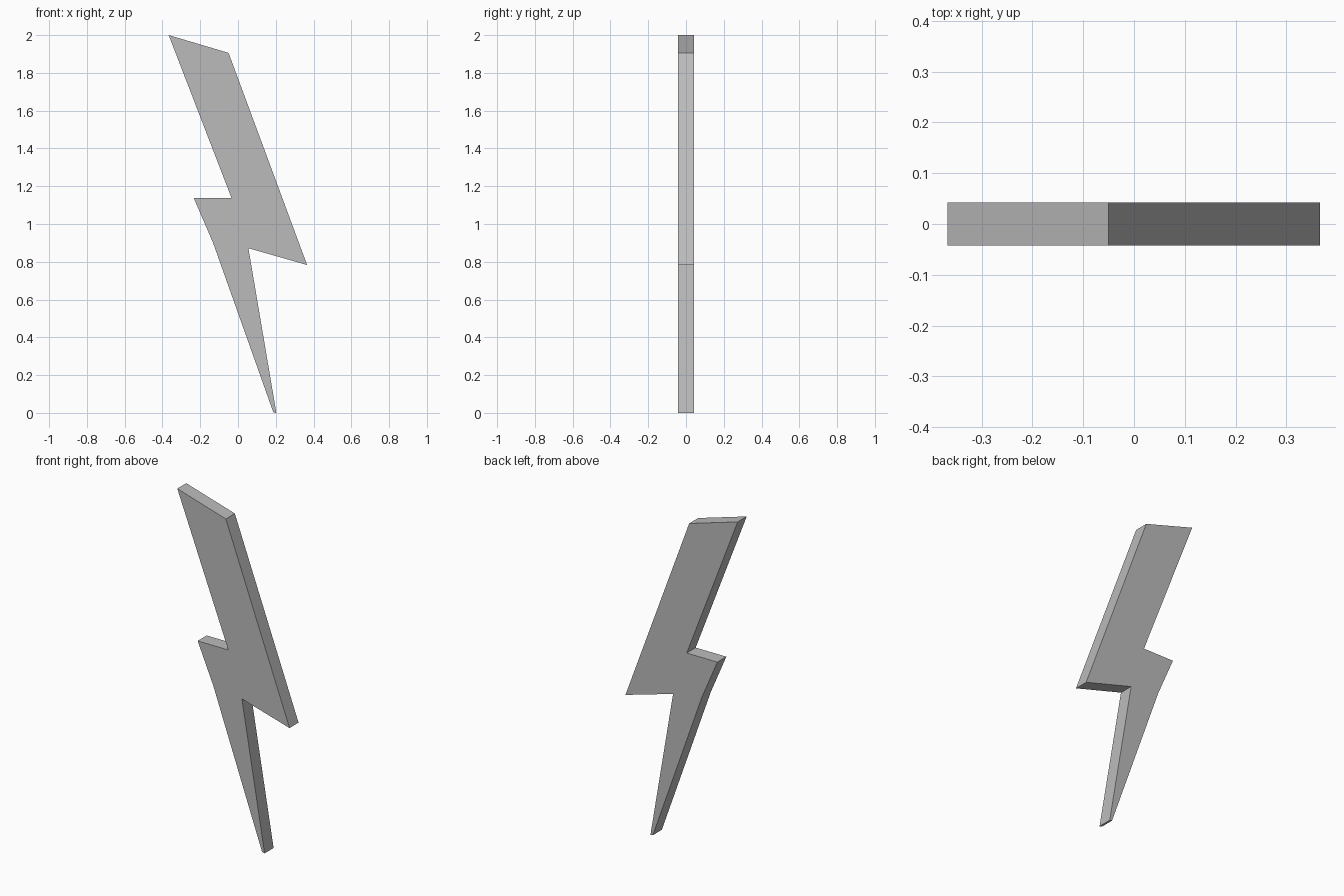
import bpy
import bmesh
from mathutils import Vector

cube = bpy.data.objects.get("Cube")
if cube:
    bpy.data.objects.remove(cube, do_unlink=True)

HALF_DEPTH = 0.042

# Bolt outline in x, z
OUTLINE = [
    (-0.367, 2.0), (-0.034, 1.137), (-0.234, 1.137), (-0.132, 0.9),
    (0.187, 0.003), (0.203, 0.0), (0.055, 0.872), (0.366, 0.783), (-0.05, 1.906),
]


def make_material(name, colour):
    mat = bpy.data.materials.new(name)
    mat.use_nodes = True
    mat.diffuse_color = colour
    mat.node_tree.nodes["Principled BSDF"].inputs["Base Color"].default_value = colour
    return mat


# Flat plate extruded from the outline
bm = bmesh.new()
front = bm.faces.new([bm.verts.new((x, -HALF_DEPTH, z)) for x, z in OUTLINE])
extruded = bmesh.ops.extrude_face_region(bm, geom=[front], use_keep_orig=True)
back_verts = [e for e in extruded["geom"] if isinstance(e, bmesh.types.BMVert)]
bmesh.ops.translate(bm, verts=back_verts, vec=Vector((0, 2 * HALF_DEPTH, 0)))
bmesh.ops.recalc_face_normals(bm, faces=bm.faces[:])

mesh = bpy.data.meshes.new("lightning_bolt")
bm.to_mesh(mesh)
bm.free()
mesh.materials.append(make_material("plain grey", (0.5, 0.5, 0.5, 1)))
bolt = bpy.data.objects.new("lightning_bolt", mesh)
bpy.context.collection.objects.link(bolt)
